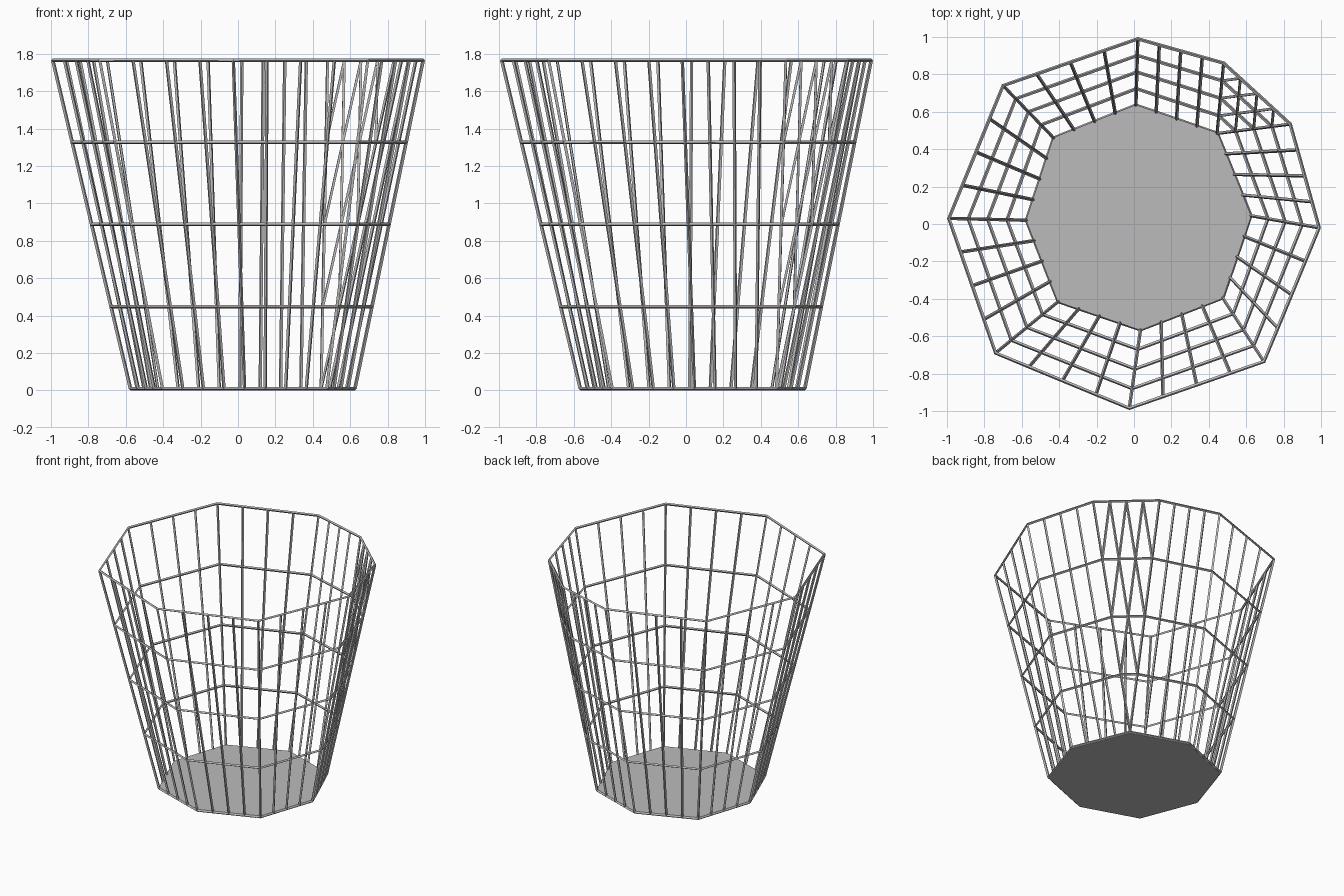
import bpy
import bmesh
from mathutils import Vector

cube = bpy.data.objects.get("Cube")
if cube:
    bpy.data.objects.remove(cube, do_unlink=True)

# One grey wire colour
grey = bpy.data.materials.new("grey_metal")
grey.use_nodes = True
colour = (0.5, 0.5, 0.5, 1)
grey.diffuse_color = colour
grey.node_tree.nodes["Principled BSDF"].inputs["Base Color"].default_value = colour

CELLS = 4            # cells along each side of a panel
WIRE = 0.019
BASE_Z, RIM_Z = 0.01, 1.765

# Rim has nine corners, base has eight: two rim corners share one base corner
rim = [(0.02, 0.99), (0.48, 0.86), (0.835, 0.535), (0.99, -0.02), (0.695, -0.735),
       (-0.025, -0.985), (-0.74, -0.69), (-0.99, 0.03), (-0.70, 0.74)]
base = [(0.01, 0.635), (0.445, 0.485), (0.625, 0.045), (0.475, -0.395),
        (0.035, -0.565), (-0.405, -0.415), (-0.575, 0.02), (-0.43, 0.46)]
rim = [Vector((x, y, RIM_Z)) for x, y in rim]
base = [Vector((x, y, BASE_Z)) for x, y in base]
foot = base[:2] + base[1:]


def make_object(name, bm):
    mesh = bpy.data.meshes.new(name)
    bm.to_mesh(mesh)
    bm.free()
    mesh.materials.append(grey)
    obj = bpy.data.objects.new(name, mesh)
    bpy.context.collection.objects.link(obj)
    return obj


def panel(bm, b0, b1, t0, t1):
    """Grid of quads, or a triangle lattice where the base side has no length."""
    pointed = b0 == b1
    rows = []
    for r in range(CELLS + 1):
        start, end = b0.lerp(t0, r / CELLS), b1.lerp(t1, r / CELLS)
        n = r if pointed else CELLS
        rows.append([bm.verts.new(start.lerp(end, i / max(n, 1))) for i in range(n + 1)])
    for low, high in zip(rows, rows[1:]):
        if pointed:
            for i in range(len(low)):
                bm.faces.new((low[i], high[i], high[i + 1]))
            for i in range(len(low) - 1):
                bm.faces.new((low[i], high[i + 1], low[i + 1]))
        else:
            for i in range(CELLS):
                bm.faces.new((low[i], high[i], high[i + 1], low[i + 1]))


# Wire wall
bm = bmesh.new()
for i in range(len(rim)):
    j = (i + 1) % len(rim)
    panel(bm, foot[i], foot[j], rim[i], rim[j])
bmesh.ops.remove_doubles(bm, verts=bm.verts, dist=0.001)
bmesh.ops.recalc_face_normals(bm, faces=bm.faces)
wall = make_object("wire_wall", bm)
wire = wall.modifiers.new("wire", 'WIREFRAME')
wire.thickness = WIRE
wire.use_even_offset = True
wire.use_boundary = True

# Solid floor plate
bm = bmesh.new()
lower = bm.faces.new([bm.verts.new((p.x, p.y, 0)) for p in base])
extruded = bmesh.ops.extrude_face_region(bm, geom=[lower])
bmesh.ops.translate(bm, vec=(0, 0, WIRE),
                    verts=[v for v in extruded["geom"] if isinstance(v, bmesh.types.BMVert)])
bmesh.ops.recalc_face_normals(bm, faces=bm.faces)
make_object("floor_plate", bm)
